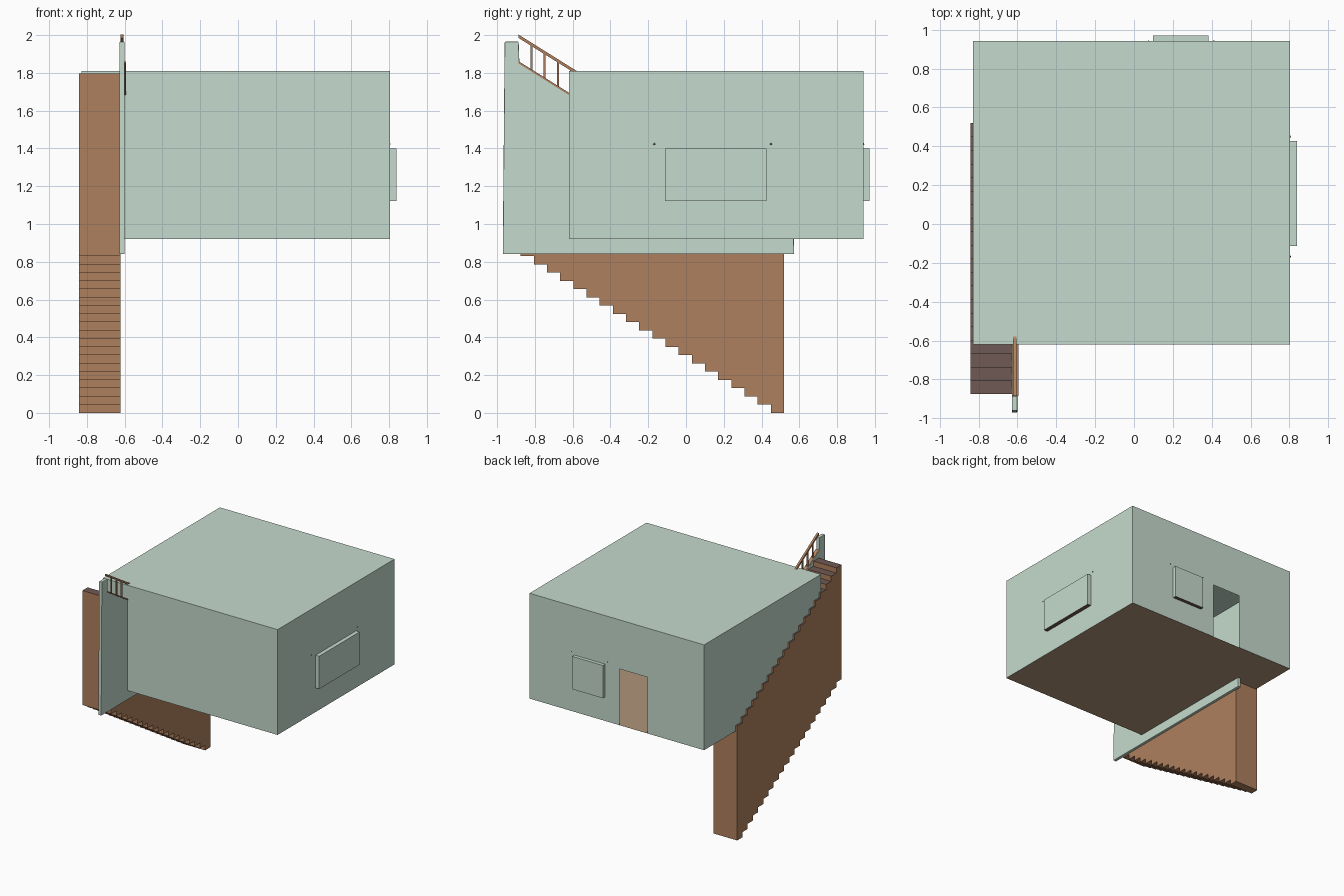
import bpy, bmesh, math
from mathutils import Vector

if "Cube" in bpy.data.objects:
    bpy.data.objects.remove(bpy.data.objects["Cube"])


def material(name, rgb):
    m = bpy.data.materials.new(name)
    m.diffuse_color = (*rgb, 1)
    m.use_nodes = True
    m.node_tree.nodes["Principled BSDF"].inputs["Base Color"].default_value = m.diffuse_color
    return m


GREEN = material("pale_green", (0.56, 0.70, 0.61))
WOOD = material("wood", (0.43, 0.216, 0.112))
DARK = material("dark_wood", (0.16, 0.10, 0.09))
TAN = material("floor_tan", (0.43, 0.30, 0.19))


def finish(bm, name, mats):
    me = bpy.data.meshes.new(name)
    bm.to_mesh(me)
    bm.free()
    for m in mats:
        me.materials.append(m)
    ob = bpy.data.objects.new(name, me)
    bpy.context.collection.objects.link(ob)
    return ob


def add_box(bm, lo, hi):
    lo, hi = Vector(lo), Vector(hi)
    vs = bmesh.ops.create_cube(bm, size=1)["verts"]
    for v in vs:
        v.co = (lo + hi) / 2 + v.co * (hi - lo)
    return {f for v in vs for f in v.link_faces}


def add_prism(bm, x0, x1, profile):
    # extrude a (y, z) outline along x
    f = bm.faces.new([bm.verts.new((x0, y, z)) for y, z in profile])
    top = bmesh.ops.extrude_face_region(bm, geom=[f])["geom"]
    bmesh.ops.translate(bm, vec=(x1 - x0, 0, 0),
                        verts=[g for g in top if isinstance(g, bmesh.types.BMVert)])
    bmesh.ops.recalc_face_normals(bm, faces=bm.faces[:])


# House shell: thin walls, roof and floor, with a doorway in the back wall
X0, X1, Y0, Y1, Z0, Z1 = -0.828, 0.804, -0.62, 0.941, 0.92, 1.81
bm = bmesh.new()
add_box(bm, (X0, Y0, Z0), (X1, Y1, Z1))
bm.normal_update()
for f in bm.faces:
    f.material_index = 1 if f.normal.z < -0.5 else 0
bmesh.ops.delete(bm, geom=[f for f in bm.faces if f.normal.y > 0.5], context="FACES_ONLY")
back = [(X0, Z0), (-0.30, Z0), (-0.30, 1.395), (-0.035, 1.395),
        (-0.035, Z0), (X1, Z0), (X1, Z1), (X0, Z1)]
bm.faces.new([bm.verts.new((x, Y1, z)) for x, z in reversed(back)])
bmesh.ops.remove_doubles(bm, verts=bm.verts[:], dist=1e-4)
bm.normal_update()
for f in bm.faces:
    if f.normal.dot(f.calc_center_median() - Vector((0, 0.16, 1.36))) < 0:
        f.normal_flip()
finish(bm, "house_shell", [GREEN, TAN])

# Staircase: twenty tall blocks climbing toward the front
STEPS, DEPTH, RISE = 20, 0.0697, 0.0437
YS = 0.519
bm = bmesh.new()
for i in range(STEPS):
    y = YS - i * DEPTH
    z = i * RISE
    for f in add_box(bm, (-0.842, y - DEPTH, z), (-0.622, y, z + 0.967)):
        f.normal_update()
        f.material_index = 1 if f.normal.z > 0.5 else 0
finish(bm, "staircase", [WOOD, DARK])

# Stair side wall with a post at each end
SLOPE = -0.625


def wall_top(y):
    return 1.855 + SLOPE * (y + 0.882)


bm = bmesh.new()
add_prism(bm, -0.628, -0.600, [
    (-0.970, 0.84), (0.573, 0.84), (0.565, 1.11), (0.493, 1.11), (0.49, wall_top(0.49)),
    (-0.882, 1.855), (-0.886, 1.965), (-0.960, 1.965)])
wall = finish(bm, "stair_side_wall", [GREEN])
bev = wall.modifiers.new("soft_edges", "BEVEL")
bev.width, bev.segments = 0.004, 2

# Handrail, base rail and balusters
bm = bmesh.new()
LIFT = 0.145
for off, h, x0, x1 in ((LIFT - 0.018, 0.018, -0.622, -0.605), (-0.008, 0.012, -0.624, -0.594)):
    ys = (-0.886, 0.495)
    add_prism(bm, x0, x1, [(ys[0], wall_top(ys[0]) + off), (ys[1], wall_top(ys[1]) + off),
                           (ys[1], wall_top(ys[1]) + off + h), (ys[0], wall_top(ys[0]) + off + h)])
for i in range(STEPS - 1):
    y = -0.818 + i * DEPTH
    add_box(bm, (-0.618, y - 0.005, wall_top(y) - 0.005),
            (-0.608, y + 0.005, wall_top(y) + LIFT - 0.01))
finish(bm, "stair_railing", [WOOD])


# Projecting window boxes with a dark underside
def window(name, lo, hi):
    bm = bmesh.new()
    for f in add_box(bm, lo, hi):
        f.normal_update()
        f.material_index = 1 if f.normal.z < -0.5 else 0
    finish(bm, name, [GREEN, DARK])


window("side_window", (X1 - 0.005, -0.112, 1.123), (0.838, 0.427, 1.40))
window("back_window", (0.098, Y1 - 0.005, 1.123), (0.384, 0.971, 1.40))


# Curtain rods behind the walls; only their end knobs peek out
def curtain_rod(name, a, b):
    a, b = Vector(a), Vector(b)
    bm = bmesh.new()
    rot = (b - a).to_track_quat("Z", "Y").to_matrix().to_4x4()
    rot.translation = (a + b) / 2
    bmesh.ops.create_cone(bm, cap_ends=True, segments=10, radius1=0.003, radius2=0.003,
                          depth=(b - a).length, matrix=rot)
    for p in (a, b):
        vs = bmesh.ops.create_uvsphere(bm, u_segments=10, v_segments=6, radius=0.007)["verts"]
        bmesh.ops.translate(bm, verts=vs, vec=p)
    finish(bm, name, [DARK])


curtain_rod("side_curtain_rod", (X1 - 0.004, -0.168, 1.423), (X1 - 0.004, 0.449, 1.423))
curtain_rod("back_curtain_rod", (0.075, Y1 - 0.004, 1.423), (0.41, Y1 - 0.004, 1.423))
